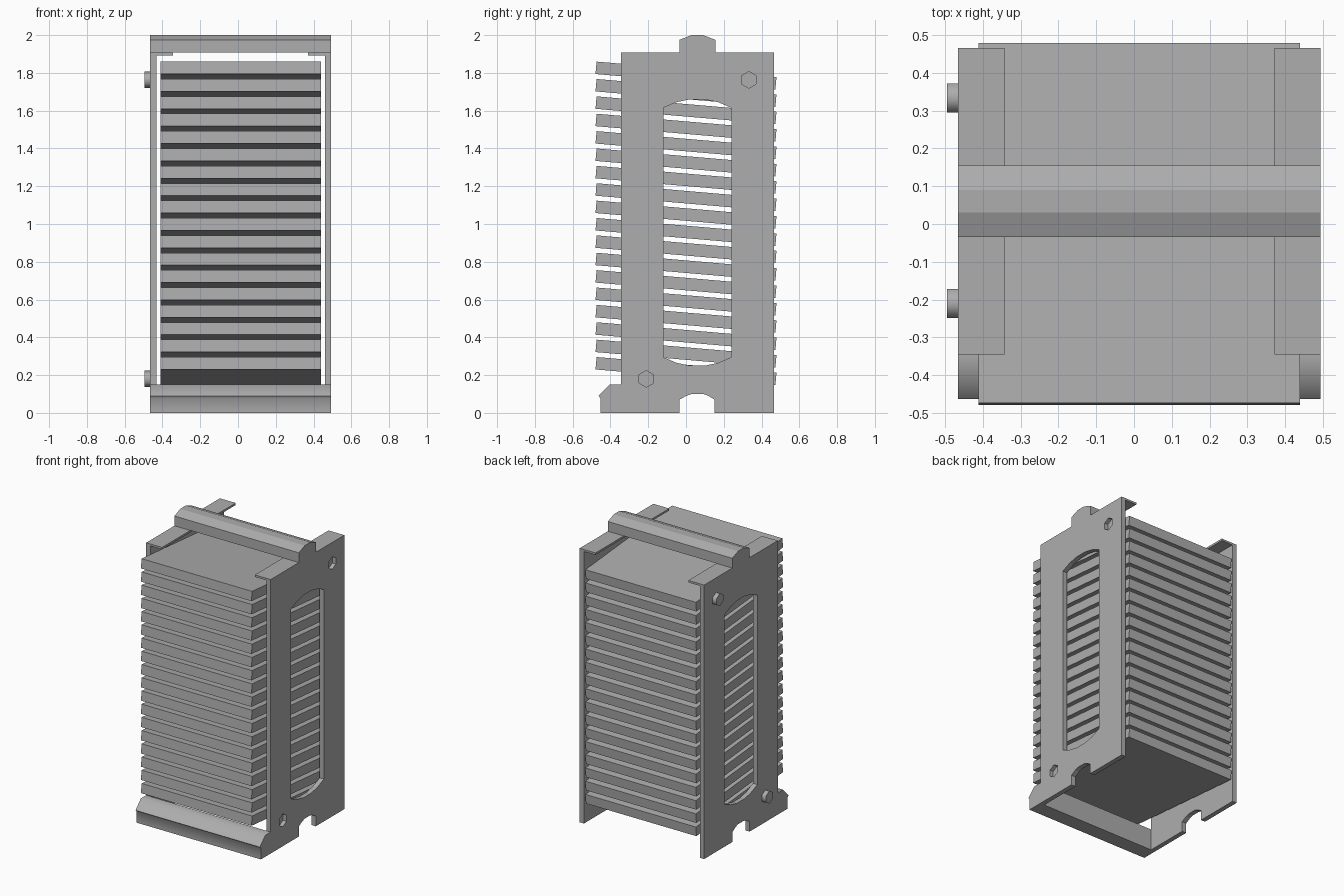
import bpy
from math import sin, cos, radians
from mathutils import Matrix

if "Cube" in bpy.data.objects:
    bpy.data.objects.remove(bpy.data.objects["Cube"])

CX = 0.014           # mid plane between the two side panels
X0, X1 = -0.465, 0.493
WALL = 0.033

grey = bpy.data.materials.new("dark_grey")
grey.diffuse_color = (0.42, 0.42, 0.42, 1)
grey.use_nodes = True
grey.node_tree.nodes["Principled BSDF"].inputs["Base Color"].default_value = grey.diffuse_color


def extrude(name, loops, x0, x1, smooth=0):
    """Extrude closed (y, z) loops along x; inner loops become holes."""
    cu = bpy.data.curves.new(name, 'CURVE')
    cu.dimensions = '2D'
    cu.fill_mode = 'BOTH'
    cu.extrude = (x1 - x0) / 2
    for pts in loops:
        sp = cu.splines.new('POLY')
        sp.points.add(len(pts) - 1)
        for p, (y, z) in zip(sp.points, pts):
            p.co = (y, z, 0, 1)
        sp.use_cyclic_u = True
    ob = bpy.data.objects.new(name, cu)
    bpy.context.collection.objects.link(ob)
    ob.matrix_world = Matrix(((0, 0, 1, (x0 + x1) / 2), (1, 0, 0, 0),
                              (0, 1, 0, 0), (0, 0, 0, 1)))
    bpy.ops.object.select_all(action='DESELECT')
    ob.select_set(True)
    bpy.context.view_layer.objects.active = ob
    bpy.ops.object.convert(target='MESH')
    ob = bpy.context.object
    # weld caps to walls, then choose the shading
    bpy.ops.object.mode_set(mode='EDIT')
    bpy.ops.mesh.select_all(action='SELECT')
    bpy.ops.mesh.remove_doubles(threshold=0.0005)
    bpy.ops.object.mode_set(mode='OBJECT')
    bpy.ops.object.shade_flat()
    if smooth:
        bpy.ops.object.shade_smooth_by_angle(angle=radians(smooth))
    ob.data.materials.append(grey)
    return ob


def box(name, center, size, tilt=0):
    bpy.ops.mesh.primitive_cube_add(size=1, location=center, rotation=(tilt, 0, 0))
    ob = bpy.context.object
    ob.name = name
    ob.scale = size
    ob.data.materials.append(grey)
    return ob


def hexagon(y, z, r=0.044):
    return [(y + r * sin(radians(60 * i)), z + r * cos(radians(60 * i))) for i in range(6)]


# Side panels: foot notch, long window, hex sockets on the right one only
outline = [(-0.345, 0), (-0.035, 0), (-0.035, 0.07), (0.005, 0.092), (0.03, 0.1),
           (0.09, 0.1), (0.115, 0.092), (0.152, 0.07), (0.152, 0), (0.465, 0),
           (0.465, 1.907), (-0.345, 1.907)]
window = [(-0.12, 0.295), (-0.05, 0.265), (0.02, 0.25), (0.1, 0.25), (0.17, 0.265),
          (0.24, 0.295), (0.24, 1.615), (0.17, 1.645), (0.1, 1.66), (0.02, 1.66),
          (-0.05, 1.645), (-0.12, 1.615)]
pegs = [(0.333, 1.763), (-0.21, 0.18)]
extrude("left_panel", [outline, window], X0, X0 + WALL)
extrude("right_panel", [outline, window] + [hexagon(*p) for p in pegs], X1 - WALL, X1)

# Hex pegs on the left panel, and the closed floors of the right sockets
for p in pegs:
    extrude("hex_peg", [hexagon(*p)], -0.495, X0, smooth=65)
    extrude("socket_floor", [hexagon(*p)], X1 - WALL, X1 - WALL + 0.006)

# Inward flanges along the panel tops
for s in (-1, 1):
    box("top_flange", (CX + s * 0.402, 0.06, 1.9), (0.09, 0.81, 0.014))

# Carry handle across the top
extrude("handle", [[(-0.035, 1.907), (-0.035, 1.975), (0.03, 2.0), (0.09, 2.0),
                    (0.155, 1.975), (0.155, 1.907)]], X0, X1)

# Front bottom bar with sloped lip
extrude("front_bar", [[(-0.345, 0), (-0.452, 0), (-0.452, 0.077), (-0.463, 0.09),
                       (-0.405, 0.15), (-0.345, 0.15)]], X0, X1, smooth=50)

# Stack of tilted trays
for i in range(18):
    box("tray", (CX, 0, 0.222 + 0.092 * i), (0.851, 0.956, 0.066), radians(-4.9))
